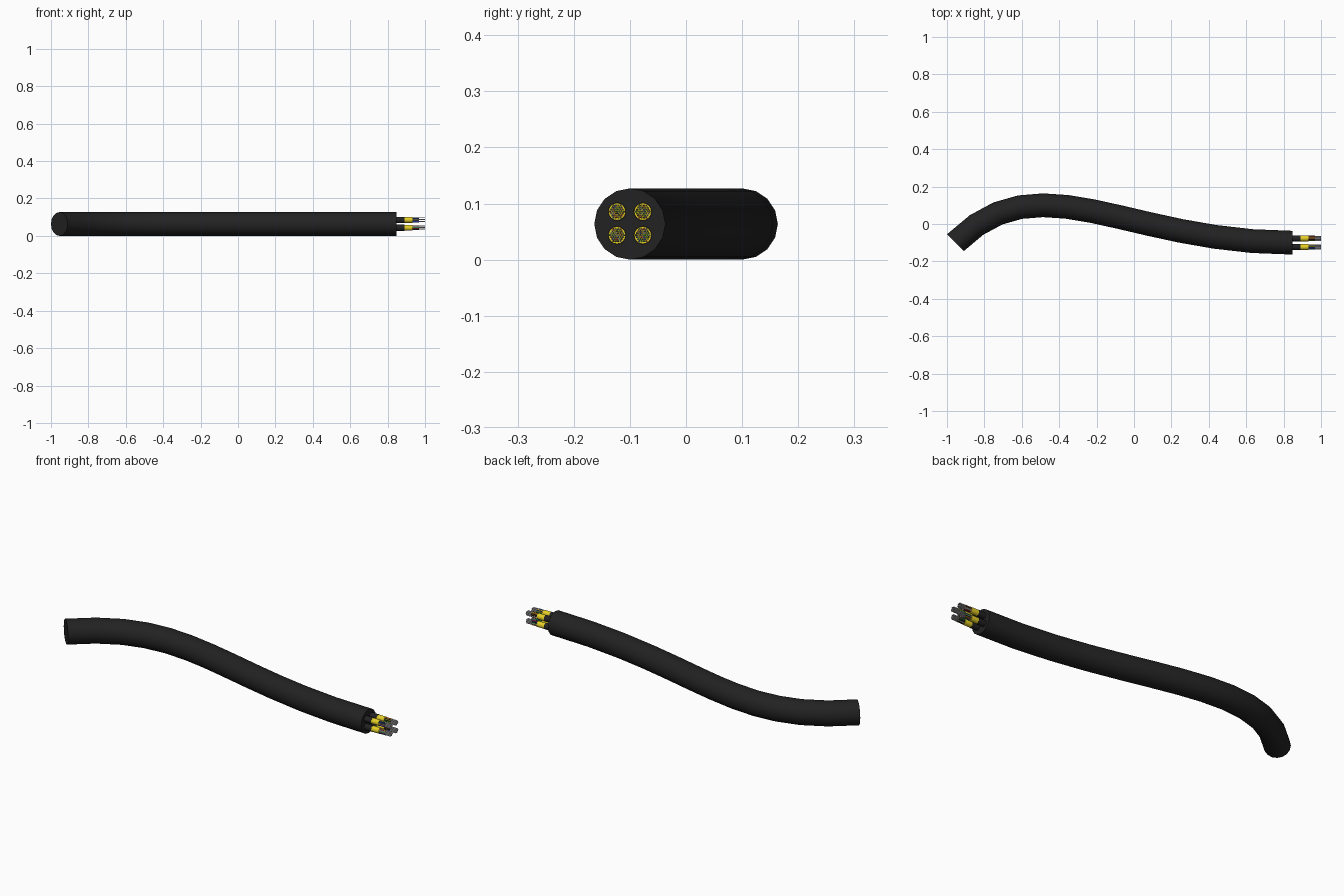
import bpy, bmesh, math, random
from mathutils import Matrix, Vector

if "Cube" in bpy.data.objects:
    bpy.data.objects.remove(bpy.data.objects["Cube"])

random.seed(4)

def material(name, rgb):
    m = bpy.data.materials.new(name)
    m.diffuse_color = (*rgb, 1)
    m.use_nodes = True
    m.node_tree.nodes["Principled BSDF"].inputs["Base Color"].default_value = m.diffuse_color
    return m

black = material("jacket black", (0.016, 0.016, 0.016))
yellow = material("sleeve yellow", (0.78, 0.62, 0.02))
metal = material("conductor grey", (0.45, 0.45, 0.47))
wire_mats = [material("wire blue", (0.02, 0.06, 0.55)),
             material("wire red", (0.6, 0.02, 0.03)),
             material("wire green", (0.02, 0.35, 0.06)),
             material("wire white", (0.7, 0.7, 0.7)),
             material("wire brown", (0.07, 0.03, 0.015)),
             black, yellow]

R = 0.0635          # jacket radius
S = 0.901           # curve scale
X0, X1, Y = -0.955, 0.848, -0.1

# Outer jacket: one S-shaped bezier sweep with closed ends
curve = bpy.data.curves.new("outer_jacket", 'CURVE')
curve.dimensions = '3D'
curve.resolution_u = 12
curve.bevel_depth = R
curve.bevel_resolution = 6
curve.use_fill_caps = True
sp = curve.splines.new('BEZIER')
sp.bezier_points.add(1)
a, b = sp.bezier_points
for p in (a, b):
    p.handle_left_type = p.handle_right_type = 'FREE'
a.co = Vector((X0, Y, R))
a.handle_left = a.co - Vector((0.5 * S, 0.5 * S, 0))
a.handle_right = a.co + Vector((0.5 * S, 0.5 * S, 0))
b.co = Vector((X1, Y, R))
b.handle_left = b.co - Vector((S, 0, 0))
b.handle_right = b.co + Vector((S, 0, 0))
curve.materials.append(black)
jacket = bpy.data.objects.new("outer_jacket", curve)
bpy.context.collection.objects.link(jacket)
bpy.context.view_layer.objects.active = jacket
jacket.select_set(True)
bpy.ops.object.convert(target='MESH')
bpy.ops.object.shade_smooth_by_angle(angle=math.radians(40))

def rod(bm, x0, x1, y, z, r, sides, index):
    """Closed cylinder along x with one material index."""
    mat = Matrix.Translation(((x0 + x1) / 2, y, z)) @ Matrix.Rotation(math.pi / 2, 4, 'Y')
    res = bmesh.ops.create_cone(bm, cap_ends=True, segments=sides, radius1=r,
                                radius2=r, depth=x1 - x0, matrix=mat)
    for f in {f for v in res["verts"] for f in v.link_faces}:
        f.material_index = index

def finish(bm, name, mats):
    me = bpy.data.meshes.new(name)
    bm.to_mesh(me)
    bm.free()
    for m in mats:
        me.materials.append(m)
    ob = bpy.data.objects.new(name, me)
    bpy.context.collection.objects.link(ob)
    bpy.ops.object.select_all(action='DESELECT')
    bpy.context.view_layer.objects.active = ob
    ob.select_set(True)
    bpy.ops.object.shade_smooth_by_angle(angle=math.radians(65))

# Hexagonally packed wire positions, clipped to a circle
pitch = 0.0041
spots = []
for i in range(-4, 5):
    for j in range(-4, 5):
        u, v = pitch * (i + j / 2), pitch * j * math.sqrt(3) / 2
        if math.hypot(u, v) < 0.0126:
            spots.append((u, v))

# Four inner cables, each with sheath, sleeve and wire bundle
for n, (cy, cz) in enumerate([(-0.123, 0.0855), (-0.077, 0.0855),
                              (-0.123, 0.0435), (-0.077, 0.0435)], 1):
    bm = bmesh.new()
    rod(bm, 0.84, 0.89, cy, cz, 0.0165, 16, 0)
    finish(bm, f"inner_sheath_{n}", [black])

    bm = bmesh.new()
    rod(bm, 0.88, 0.933, cy, cz, 0.0155, 16, 0)
    finish(bm, f"yellow_sleeve_{n}", [yellow])

    # Insulated wires
    bm = bmesh.new()
    for u, v in spots:
        rod(bm, 0.925, 0.969, cy + u, cz + v, 0.002, 8, random.randrange(len(wire_mats)))
    finish(bm, f"wire_bundle_{n}", wire_mats)

    # Bare conductor tips
    bm = bmesh.new()
    for u, v in spots:
        rod(bm, 0.965, 1.0, cy + u, cz + v, 0.0011, 6, 0)
    finish(bm, f"conductor_tips_{n}", [metal])
